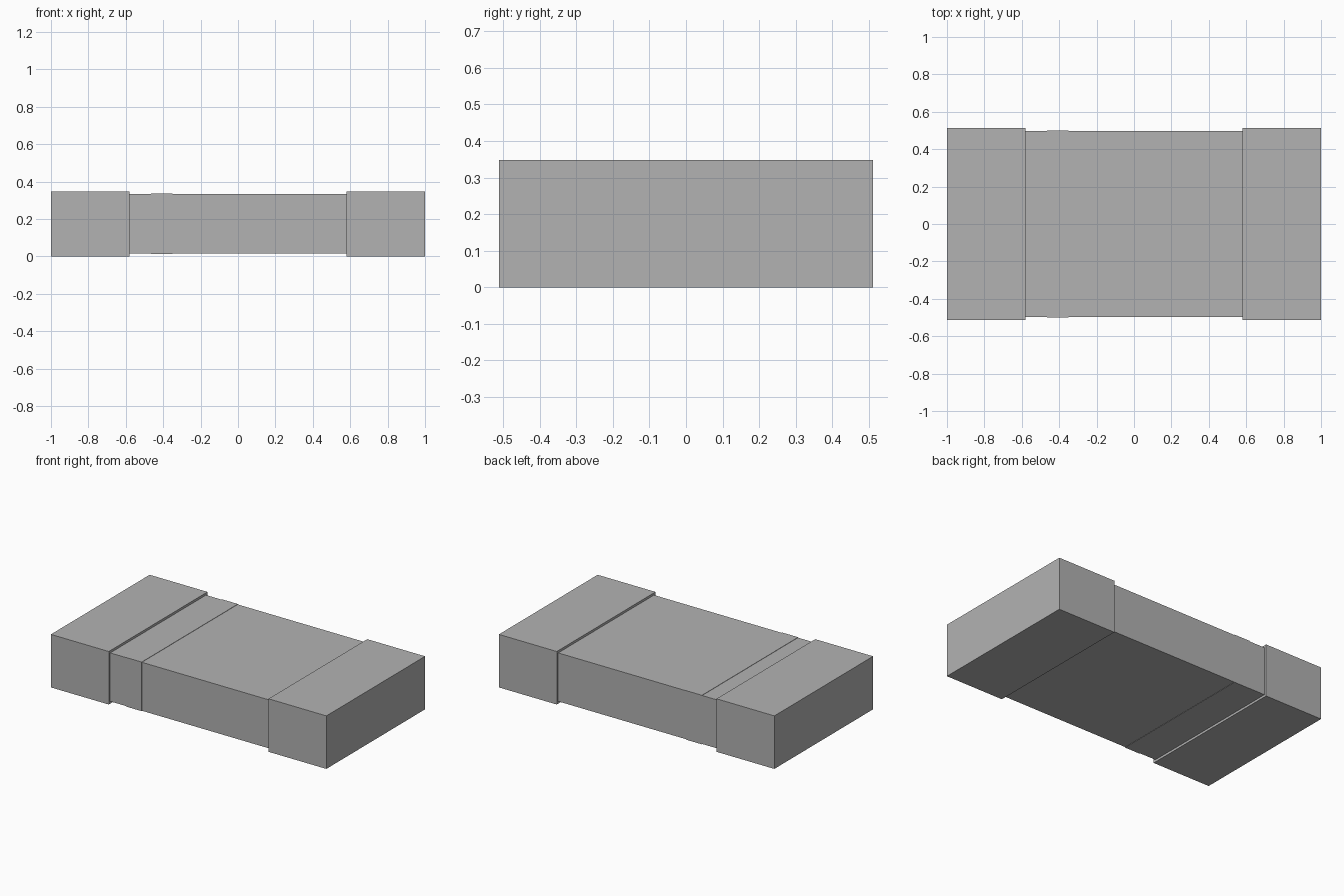
import bpy
import bmesh
from mathutils import Matrix, Vector

cube = bpy.data.objects.get("Cube")
if cube:
    bpy.data.objects.remove(cube, do_unlink=True)

# Single plain grey for every part
grey = bpy.data.materials.new("plain grey")
grey.use_nodes = True
colour = (0.448, 0.448, 0.448, 1.0)
grey.diffuse_color = colour
grey.node_tree.nodes["Principled BSDF"].inputs["Base Color"].default_value = colour

HEIGHT = 0.348      # end cap height
DEPTH = 1.024       # end cap depth
STEP = 0.015        # body inset below the cap faces


def block(name, x0, x1, inset):
    """Box from x0 to x1, inset equally on top, bottom, front and back."""
    size = Vector((x1 - x0, DEPTH - 2 * inset, HEIGHT - 2 * inset))
    bm = bmesh.new()
    bmesh.ops.create_cube(bm, size=1.0, matrix=Matrix.Diagonal(size).to_4x4())
    mesh = bpy.data.meshes.new(name)
    bm.to_mesh(mesh)
    bm.free()
    mesh.materials.append(grey)
    obj = bpy.data.objects.new(name, mesh)
    obj.location = ((x0 + x1) / 2, 0, HEIGHT / 2)
    bpy.context.collection.objects.link(obj)
    return obj


# Central body, held between the two end caps
block("body", -0.58, 0.58, STEP)

# Thin marking band wrapped around the body
block("marking_band", -0.465, -0.35, STEP - 0.002)

# Slightly larger end caps
block("right_end_cap", -1.0, -0.58, 0)
block("left_end_cap", 0.58, 1.0, 0)
